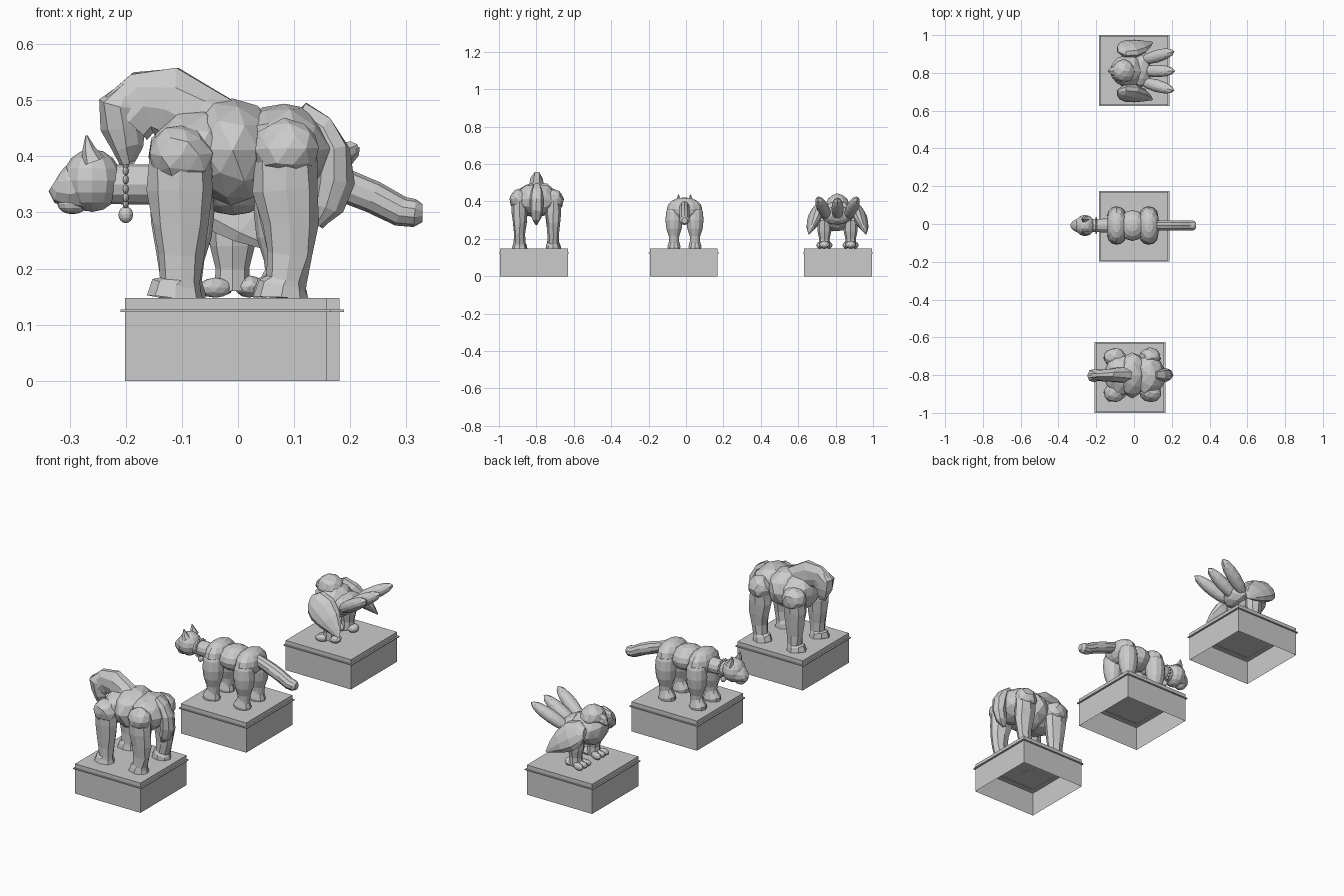
import bpy, bmesh, math, random
from mathutils import Vector, Euler

if "Cube" in bpy.data.objects:
    bpy.data.objects.remove(bpy.data.objects["Cube"])

random.seed(4)


def finish(name, bm, jitter=0):
    for v in bm.verts:
        v.co += Vector([random.uniform(-jitter, jitter) for _ in range(3)])
    bmesh.ops.recalc_face_normals(bm, faces=bm.faces[:])
    me = bpy.data.meshes.new(name)
    bm.to_mesh(me)
    bm.free()
    ob = bpy.data.objects.new(name, me)
    bpy.context.collection.objects.link(ob)
    return ob


def blob(name, loc, size, rot=(0, 0, 0), jitter=0, uv=False):
    # ellipsoid: rough icosphere or regular sphere, size = half extents
    bm = bmesh.new()
    if uv:
        bmesh.ops.create_uvsphere(bm, u_segments=12, v_segments=8, radius=1)
    else:
        bmesh.ops.create_icosphere(bm, subdivisions=2, radius=1)
    r = Euler([math.radians(a) for a in rot]).to_matrix()
    for v in bm.verts:
        v.co = r @ Vector(a * b for a, b in zip(v.co, size)) + Vector(loc)
    return finish(name, bm, jitter)


def tube(name, y, pts, n=10, jitter=0):
    # loft in an x-z plane; pts = (x, z, half width in y, half depth in plane)
    bm = bmesh.new()
    rings = []
    for i, (x, z, a, b) in enumerate(pts):
        p, q = pts[max(i - 1, 0)], pts[min(i + 1, len(pts) - 1)]
        t = Vector((q[0] - p[0], 0, q[1] - p[1])).normalized()
        nrm = t.cross(Vector((0, 1, 0)))
        rings.append([bm.verts.new(Vector((x, y, z)) + nrm * b * math.cos(k * math.tau / n)
                      + Vector((0, a * math.sin(k * math.tau / n), 0))) for k in range(n)])
    for r, s in zip(rings, rings[1:]):
        for k in range(n):
            bm.faces.new((r[k], r[(k + 1) % n], s[(k + 1) % n], s[k]))
    bm.faces.new(rings[0])
    bm.faces.new(rings[-1])
    return finish(name, bm, jitter)


def pedestal(name, cx, cy):
    # open-bottomed box
    bm = bmesh.new()
    bmesh.ops.create_cube(bm, size=1)
    for v in bm.verts:
        v.co = Vector((cx + v.co.x * .36, cy + v.co.y * .363, (v.co.z + .5) * .148))
    low = [f for f in bm.faces if f.calc_center_median().z < .001]
    bmesh.ops.delete(bm, geom=low, context='FACES_ONLY')
    finish(name + "_pedestal", bm)
    # thin square trim running around and through the wall
    bm = bmesh.new()
    loops = []
    for hx, hy, z in ((.1875, .1875, .1225), (.1875, .1875, .1275), (.155, .155, .1275), (.155, .155, .1225)):
        loops.append([bm.verts.new((cx + sx * hx, cy + sy * hy, z))
                      for sx, sy in ((-1, -1), (1, -1), (1, 1), (-1, 1))])
    for i in range(4):
        a, b = loops[i], loops[(i + 1) % 4]
        for k in range(4):
            bm.faces.new((a[k], a[(k + 1) % 4], b[(k + 1) % 4], b[k]))
    finish(name + "_pedestal_trim", bm)


pedestal("horse", -.0215, -.8125)
pedestal("cat", .001, -.012)
pedestal("bird", .001, .8125)

# Horse
Y, J = -.80, .004
blob("horse_chest", (-.075, Y, .405), (.085, .115, .085), jitter=J)
blob("horse_belly", (-.01, Y, .41), (.085, .12, .096), jitter=J)
blob("horse_rump", (.08, Y, .41), (.085, .115, .087), jitter=J)
tube("horse_neck", Y, [(-.02, .44, .05, .06), (-.07, .468, .042, .062), (-.125, .495, .034, .066),
                       (-.17, .497, .032, .058), (-.2, .47, .033, .055)], 9, J)
tube("horse_head", Y, [(-.19, .525, .02, .02), (-.208, .49, .035, .044), (-.207, .45, .033, .04),
                       (-.198, .415, .025, .028), (-.197, .388, .014, .012)], 8, J)
for s, side in ((-1, "right"), (1, "left")):
    y = Y + s * .09
    for x, z, end in ((-.103, .402, "front"), (.085, .412, "hind")):
        h = end == "hind"
        blob(f"horse_{end}_{side}_shoulder", (x, Y + s * .093, z), (.058, .052, .054), jitter=J)
        lx = .008 if h else 0
        tube(f"horse_{end}_{side}_leg", y,
             [(x, .40, .042, .055), (x, .34, .042, .058), (x + lx, .28, .036, .05),
              (x + lx, .225, .031, .041), (x, .18, .031, .036), (x - .006, .17, .036, .044),
              (x - .008, .148, .04, .05)], 8, J * .6)
tube("horse_tail", Y, [(.11, .48, .02, .02), (.148, .455, .032, .025), (.17, .41, .038, .032),
                       (.172, .355, .036, .033), (.16, .31, .024, .026), (.143, .276, .006, .008)], 8, J)

# Cat
Y = -.008
blob("cat_shoulders", (-.092, Y, .36), (.056, .095, .062), uv=True)
blob("cat_waist", (-.008, Y, .355), (.075, .082, .06), uv=True)
blob("cat_hips", (.078, Y, .36), (.058, .095, .062), uv=True)
tube("cat_neck", Y, [(-.08, .355, .045, .045), (-.15, .35, .036, .036), (-.235, .35, .035, .035)], 12)
blob("cat_head", (-.26, Y, .357), (.053, .057, .056), uv=True)
tube("cat_muzzle", Y, [(-.27, .348, .05, .046), (-.305, .345, .036, .038), (-.322, .345, .025, .028),
                       (-.33, .35, .012, .014)], 10)
blob("cat_chin", (-.295, Y, .315), (.027, .026, .018), uv=True)
for s, side in ((-1, "right"), (1, "left")):
    y = Y + s * .032
    tube(f"cat_{side}_ear", y, [(-.258, .39, .022, .022), (-.266, .413, .013, .012),
                                (-.27, .437, .002, .002)], 6)
    for x, end in ((-.092, "front"), (.078, "hind")):
        y = Y + s * .056
        tube(f"cat_{end}_{side}_leg", y,
             [(x, .385, .025, .03), (x, .345, .042, .046), (x, .30, .046, .05), (x, .255, .041, .045),
              (x, .215, .028, .032), (x, .175, .025, .027)], 12)
        tube(f"cat_{end}_{side}_paw", y, [(x, .205, .023, .024), (x - .004, .18, .03, .033),
                                          (x - .008, .16, .036, .043), (x - .008, .148, .034, .042)], 10)
tube("cat_tail", Y, [(.1, .38, .026, .026), (.19, .348, .028, .03), (.24, .328, .028, .029),
                     (.29, .302, .028, .027), (.315, .299, .027, .025), (.329, .299, .015, .016)], 10)
# collar ring of beads and its pendant
for k in range(14):
    a = k * math.tau / 14
    blob("cat_collar_bead", (-.2, Y + .038 * math.sin(a), .35 + .038 * math.cos(a)), (.005, .008, .008), uv=True)
blob("cat_pendant", (-.2, Y, .296), (.013, .013, .015), uv=True)

# Bird
Y, J = .81, .003
blob("bird_body", (-.035, Y, .325), (.095, .085, .085), (0, 20, 0), J)
blob("bird_head", (-.055, Y, .385), (.06, .062, .056), jitter=J)
tube("bird_beak", Y, [(-.09, .385, .035, .035), (-.118, .375, .022, .022), (-.135, .362, .004, .006)], 8)
for s, side in ((-1, "right"), (1, "left")):
    # folded wing: pointed at the rear tip, leaning outwards
    w = tube(f"bird_{side}_wing", 0, [(-.095, 0, .012, .025), (-.07, .01, .03, .06), (-.02, .01, .036, .072),
                                      (.04, 0, .03, .058), (.09, -.012, .016, .032), (.13, -.025, .002, .004)], 10)
    w.rotation_euler = (math.radians(s * 32), math.radians(28), math.radians(s * 8))
    w.location = (-.005, Y + s * .125, .305)
    # foot and short leg
    y = Y + s * .07
    tube(f"bird_{side}_leg", y, [(-.01, .30, .04, .045), (-.01, .24, .037, .04), (-.01, .2, .028, .03),
                                 (-.01, .16, .03, .032)], 8)
    for k in (-1, 0, 1):
        blob(f"bird_{side}_toe", (-.04, y + k * .025, .166), (.032, .016, .018), (0, 0, -k * 18))
    blob(f"bird_{side}_heel", (.02, y, .168), (.026, .03, .02))
# raised fan of tail feathers
for k, ang in ((-1, -16), (0, 0), (1, 16)):
    blob("bird_tail_feather", (.12, Y + k * .078, .36 + .005 * abs(k)), (.112, .033, .03), (0, -30, ang), uv=True)
blob("bird_tail_base", (.035, Y, .325), (.055, .085, .05), jitter=J)
